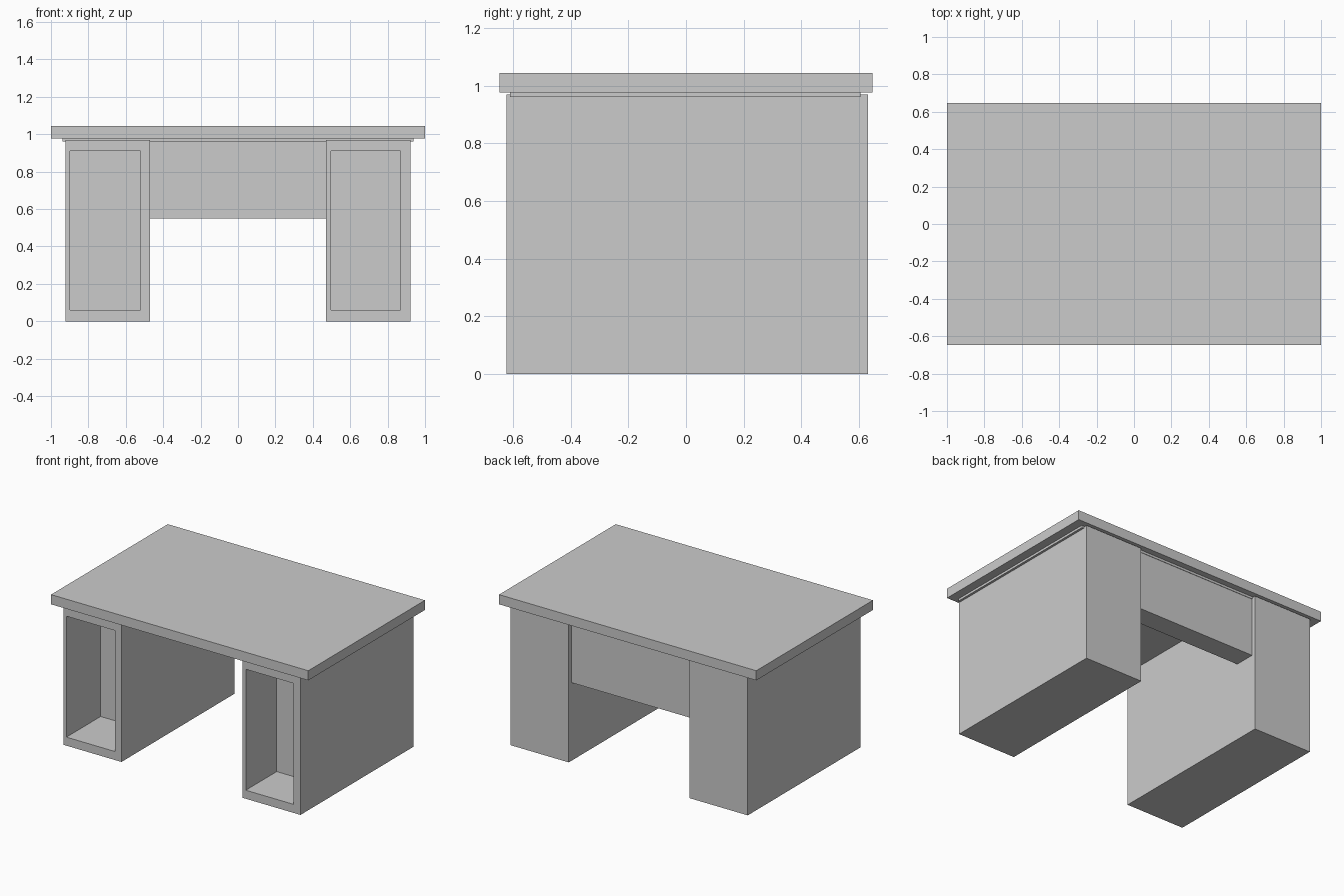
import bpy, bmesh
from mathutils import Vector

if "Cube" in bpy.data.objects:
    bpy.data.objects.remove(bpy.data.objects["Cube"])


def box_bmesh(lo, hi):
    lo, hi = Vector(lo), Vector(hi)
    bm = bmesh.new()
    bmesh.ops.create_cube(bm, size=1)
    bmesh.ops.scale(bm, vec=hi - lo, verts=bm.verts)
    bmesh.ops.translate(bm, vec=(lo + hi) / 2, verts=bm.verts)
    return bm


def finish(name, bm):
    bm.normal_update()
    mesh = bpy.data.meshes.new(name)
    bm.to_mesh(mesh)
    bm.free()
    obj = bpy.data.objects.new(name, mesh)
    bpy.context.collection.objects.link(obj)
    return obj


def box(name, lo, hi):
    return finish(name, box_bmesh(lo, hi))


def pedestal(name, x0, x1, open_x0, open_x1, back_y):
    """Solid pedestal with an open compartment recessed into its front."""
    bm = box_bmesh((x0, -0.623, 0), (x1, 0.631, 0.97))
    bm.normal_update()
    face = min(bm.faces, key=lambda f: f.calc_center_median().y)
    # Rim of the opening
    bmesh.ops.inset_individual(bm, faces=[face], thickness=0.02)
    mid = face.calc_center_median()
    for v in face.verts:
        v.co.x = open_x0 if v.co.x < mid.x else open_x1
        v.co.z = 0.06 if v.co.z < mid.z else 0.91
    # Push the opening inwards
    inner = bmesh.ops.extrude_discrete_faces(bm, faces=[face])["faces"][0]
    for v in inner.verts:
        v.co.y = back_y
    return finish(name, bm)


# Desktop and the thin plate beneath it
box("desktop", (-1, -0.648, 0.976), (1, 0.648, 1.044))
box("support_plate", (-0.938, -0.61, 0.96), (0.938, 0.605, 0.976))

# Pedestals, each with the thicker compartment wall on its right
pedestal("left_pedestal", -0.922, -0.47, -0.898, -0.522, -0.243)
pedestal("right_pedestal", 0.47, 0.922, 0.497, 0.868, -0.28)

# Panel joining the pedestals near the back
box("modesty_panel", (-0.47, 0.455, 0.55), (0.47, 0.602, 0.96))
